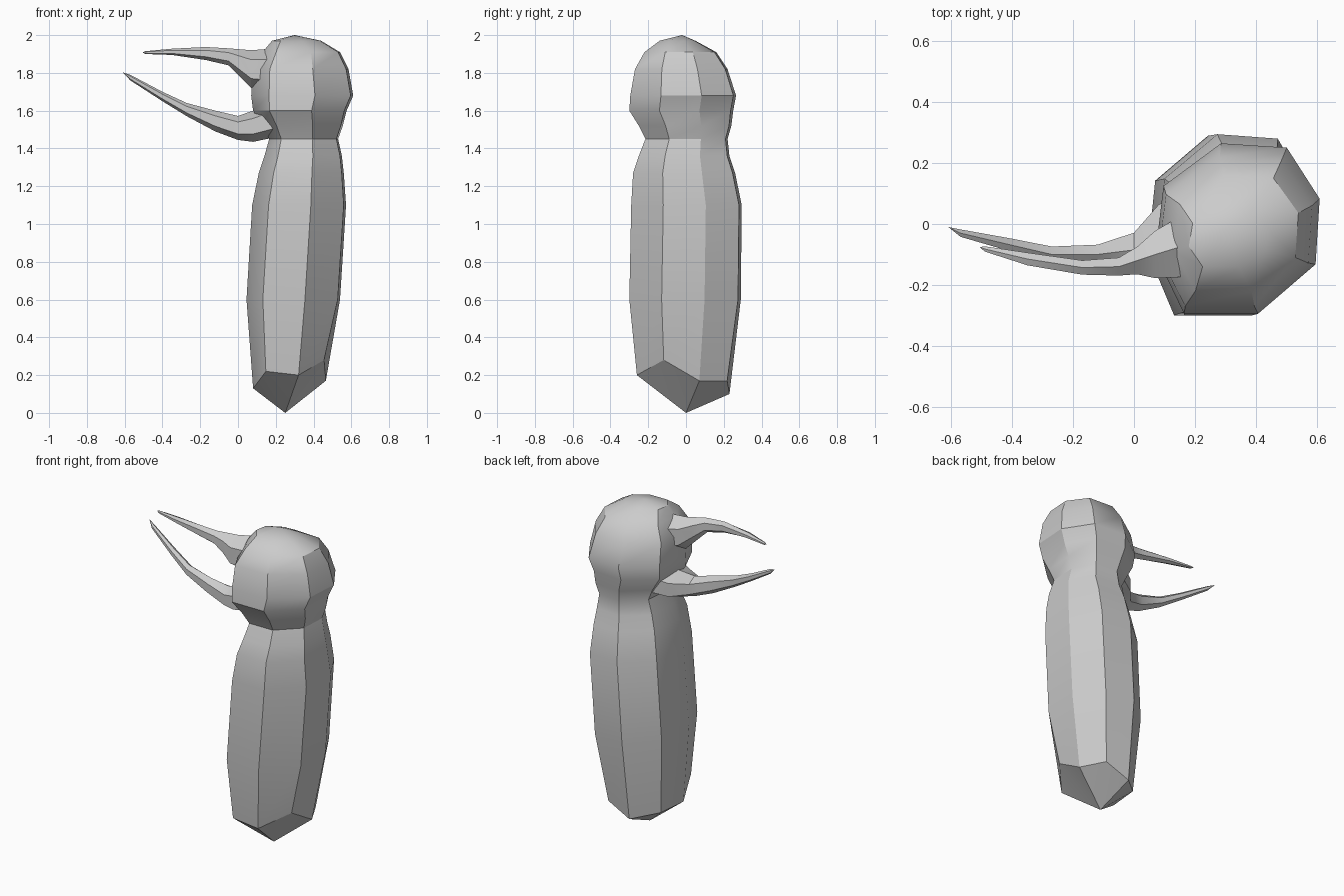
import bpy
import bmesh
import math

cube = bpy.data.objects.get("Cube")
if cube:
    bpy.data.objects.remove(cube, do_unlink=True)

GREY = (0.6, 0.6, 0.6, 1.0)
grey = bpy.data.materials.new("plain grey")
grey.use_nodes = True
grey.diffuse_color = GREY
grey.node_tree.nodes["Principled BSDF"].inputs["Base Color"].default_value = GREY


def loft(name, rings, start, end):
    """Skin a list of equal rings and close both ends with a point."""
    bm = bmesh.new()
    loops = [[bm.verts.new(p) for p in ring] for ring in rings]
    n = len(loops[0])
    for a, b in zip(loops, loops[1:]):
        for i in range(n):
            j = (i + 1) % n
            bm.faces.new((a[i], a[j], b[j], b[i]))
    for loop, point in ((loops[0], start), (loops[-1], end)):
        apex = bm.verts.new(point)
        for i in range(n):
            bm.faces.new((loop[i], loop[(i + 1) % n], apex))
    bmesh.ops.recalc_face_normals(bm, faces=bm.faces)
    mesh = bpy.data.meshes.new(name)
    bm.to_mesh(mesh)
    bm.free()
    mesh.materials.append(grey)
    obj = bpy.data.objects.new(name, mesh)
    bpy.context.collection.objects.link(obj)
    bpy.ops.object.select_all(action="DESELECT")
    obj.select_set(True)
    bpy.context.view_layer.objects.active = obj
    bpy.ops.object.shade_smooth_by_angle(angle=math.radians(32))
    return obj


# Irregular octagon shared by the body and head
OCTAGON = [(-.65, -1), (.25, -1), (.95, -.42), (1, .35),
           (.6, .95), (-.2, 1), (-.9, .5), (-1, -.3)]


def octagon(z, x0, x1, y0, y1):
    cx, cy = (x0 + x1) / 2, (y0 + y1) / 2
    rx, ry = (x1 - x0) / 2, (y1 - y0) / 2
    return [(cx + u * rx, cy + v * ry, z) for u, v in OCTAGON]


# Body, neck and head: height, then x and y extents
levels = [
    (.18, .08, .465, -.26, .23),
    (.60, .045, .54, -.30, .29),
    (1.1, .075, .572, -.29, .295),
    (1.27, .11, .56, -.28, .26),
    (1.36, .14, .55, -.25, .23),
    (1.45, .165, .53, -.215, .22),
    (1.52, .13, .555, -.25, .24),
    (1.60, .08, .575, -.30, .25),
    (1.68, .07, .61, -.295, .265),
    (1.82, .08, .585, -.27, .22),
    (1.91, .13, .54, -.22, .16),
    (1.97, .18, .44, -.14, .05),
]
rings = [octagon(*level) for level in levels]
# Uneven lower rim above the pointed base
rim = (.22, .20, .28, .17, .17, .10, .13, .13)
rings[0] = [(x, y, z) for (x, y, _), z in zip(rings[0], rim)]
loft("body_and_head", rings, (.25, 0, 0), (.30, -.02, 2))


# Beak halves: x, y centre, half width, bottom and top heights
def beak(name, sections, tip, root):
    rings = []
    for x, y, w, low, high in sections:
        mid, h = (low + high) / 2, (high - low) / 2
        angles = [math.tau * i / 6 + math.pi / 2 for i in range(6)]
        rings.append([(x, y + w * math.cos(a), mid + h * math.sin(a)) for a in angles])
    loft(name, rings, tip, root)


beak("upper_beak", [
    (-.49, -.082, .010, 1.90, 1.915),
    (-.35, -.115, .024, 1.895, 1.928),
    (-.17, -.143, .027, 1.868, 1.937),
    (-.05, -.14, .034, 1.84, 1.93),
    (.01, -.12, .052, 1.78, 1.925),
    (.07, -.10, .09, 1.72, 1.92),
    (.20, -.06, .13, 1.70, 1.93),
], (-.507, -.076, 1.908), (.30, -.03, 1.82))

beak("lower_beak", [
    (-.57, -.03, .014, 1.76, 1.79),
    (-.40, -.07, .025, 1.65, 1.70),
    (-.27, -.10, .030, 1.57, 1.64),
    (-.12, -.10, .037, 1.49, 1.60),
    (.00, -.085, .065, 1.445, 1.572),
    (.08, -.05, .13, 1.435, 1.60),
    (.20, -.03, .18, 1.46, 1.65),
], (-.61, -.01, 1.803), (.30, -.02, 1.56))
